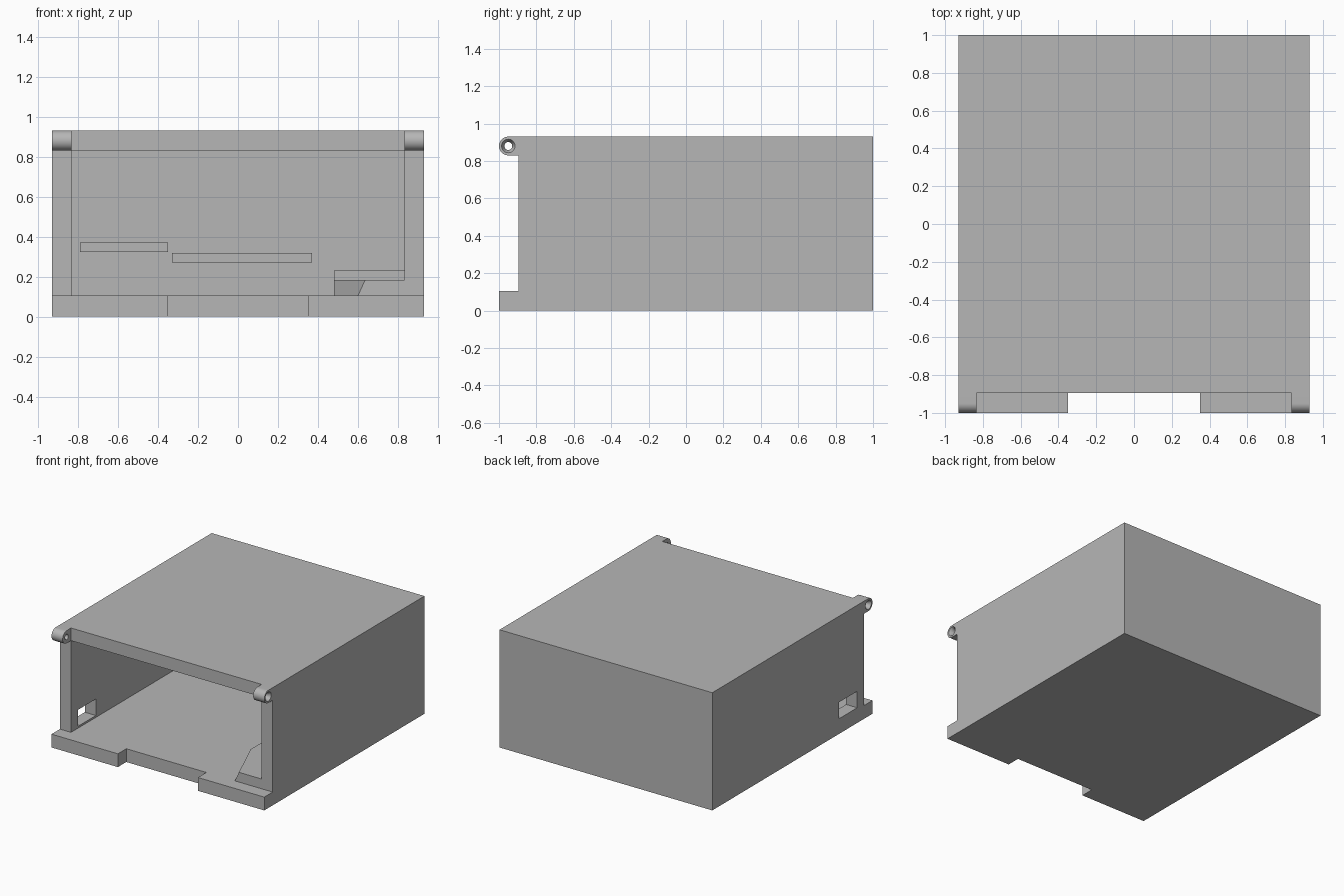
import bpy
import math
from mathutils import Matrix

cube = bpy.data.objects.get("Cube")
if cube:
    bpy.data.objects.remove(cube, do_unlink=True)

# One plain grey for everything
grey = bpy.data.materials.new("plain_grey")
grey.use_nodes = True
GREY = (0.47, 0.47, 0.47, 1)
grey.diffuse_color = GREY
grey.node_tree.nodes["Principled BSDF"].inputs["Base Color"].default_value = GREY

HALF, TOP, FRONT, BACK = 0.93, 0.93, -0.895, 0.9
IN, FLOOR, CEIL = 0.833, 0.105, 0.83


def loft(name, start, end):
    """Solid between two matching loops of points."""
    n = len(start)
    faces = [list(range(n))[::-1], list(range(n, 2 * n))]
    faces += [[i, (i + 1) % n, n + (i + 1) % n, n + i] for i in range(n)]
    mesh = bpy.data.meshes.new(name)
    mesh.from_pydata(list(start) + list(end), [], faces)
    obj = bpy.data.objects.new(name, mesh)
    bpy.context.collection.objects.link(obj)
    mesh.materials.append(grey)
    bpy.context.view_layer.objects.active = obj
    bpy.ops.object.select_all(action='DESELECT')
    obj.select_set(True)
    bpy.ops.object.mode_set(mode='EDIT')
    bpy.ops.mesh.select_all(action='SELECT')
    bpy.ops.mesh.normals_make_consistent(inside=False)
    bpy.ops.object.mode_set(mode='OBJECT')
    return obj


def side_prism(name, profile, x0, x1):
    return loft(name, [(x0, y, z) for y, z in profile], [(x1, y, z) for y, z in profile])


def box(name, x0, x1, y0, y1, z0, z1):
    return side_prism(name, [(y0, z0), (y1, z0), (y1, z1), (y0, z1)], x0, x1)


def circle(x, radius, y=-0.95, z=0.88, n=32):
    return [(x, y + radius * math.cos(i * math.tau / n), z + radius * math.sin(i * math.tau / n))
            for i in range(n)]


def cut(obj, cutter):
    cutter.hide_render = True
    mod = obj.modifiers.new("cut", 'BOOLEAN')
    mod.operation, mod.solver, mod.object = 'DIFFERENCE', 'EXACT', cutter
    bpy.context.view_layer.objects.active = obj
    bpy.ops.object.modifier_apply(modifier=mod.name)
    bpy.data.objects.remove(cutter, do_unlink=True)


# Hollow case with a front lip, open at the front
case = side_prism("case", [(-1, 0), (1, 0), (1, TOP), (FRONT, TOP), (FRONT, FLOOR), (-1, FLOOR)],
                  -HALF, HALF)
cut(case, box("cavity_cutter", -IN, IN, FRONT - 0.05, BACK, FLOOR, CEIL))
cut(case, box("lip_notch_cutter", -0.35, 0.35, -1.1, FRONT, -0.1, 0.2))
cut(case, box("side_port_cutter", -1.1, -0.7, -0.81, -0.585, 0.12, 0.25))

# Inner block along the left wall, tapered at its front corner
rear = [(IN, FRONT), (IN, BACK), (0.48, BACK), (0.48, -0.53)]
loft("inner_block",
     [(x, y, FLOOR) for x, y in [(0.60, FRONT)] + rear],
     [(x, y, 0.182) for x, y in [(0.635, FRONT)] + rear])

# Ledges on the inside of the back wall
for name, x0, x1, z0 in [("right_ledge", -0.79, -0.35, 0.323),
                         ("middle_ledge", -0.33, 0.37, 0.27),
                         ("left_ledge", 0.48, IN, 0.182)]:
    box(name, x0, x1, BACK - 0.1, BACK, z0, z0 + 0.048)

# Hinge knuckles: rounded front, pin hole, countersunk outer end
arc = [(-0.95 - 0.05 * math.sin(i * math.pi / 24), 0.88 + 0.05 * math.cos(i * math.pi / 24))
       for i in range(25)]
for side, s in (("left", 1), ("right", -1)):
    knuckle = side_prism(side + "_hinge_knuckle",
                         [(FRONT, TOP)] + arc + [(FRONT, CEIL)], s * IN, s * HALF)
    cut(knuckle, loft("pin_cutter", circle(s * 0.7, 0.021), circle(s * 1.1, 0.021)))
    cut(knuckle, loft("sink_cutter", circle(s * 0.9, 0.019), circle(s * 0.94, 0.042)))
    bpy.ops.object.select_all(action='DESELECT')
    knuckle.select_set(True)
    bpy.context.view_layer.objects.active = knuckle
    bpy.ops.object.shade_smooth_by_angle(angle=math.radians(30))
